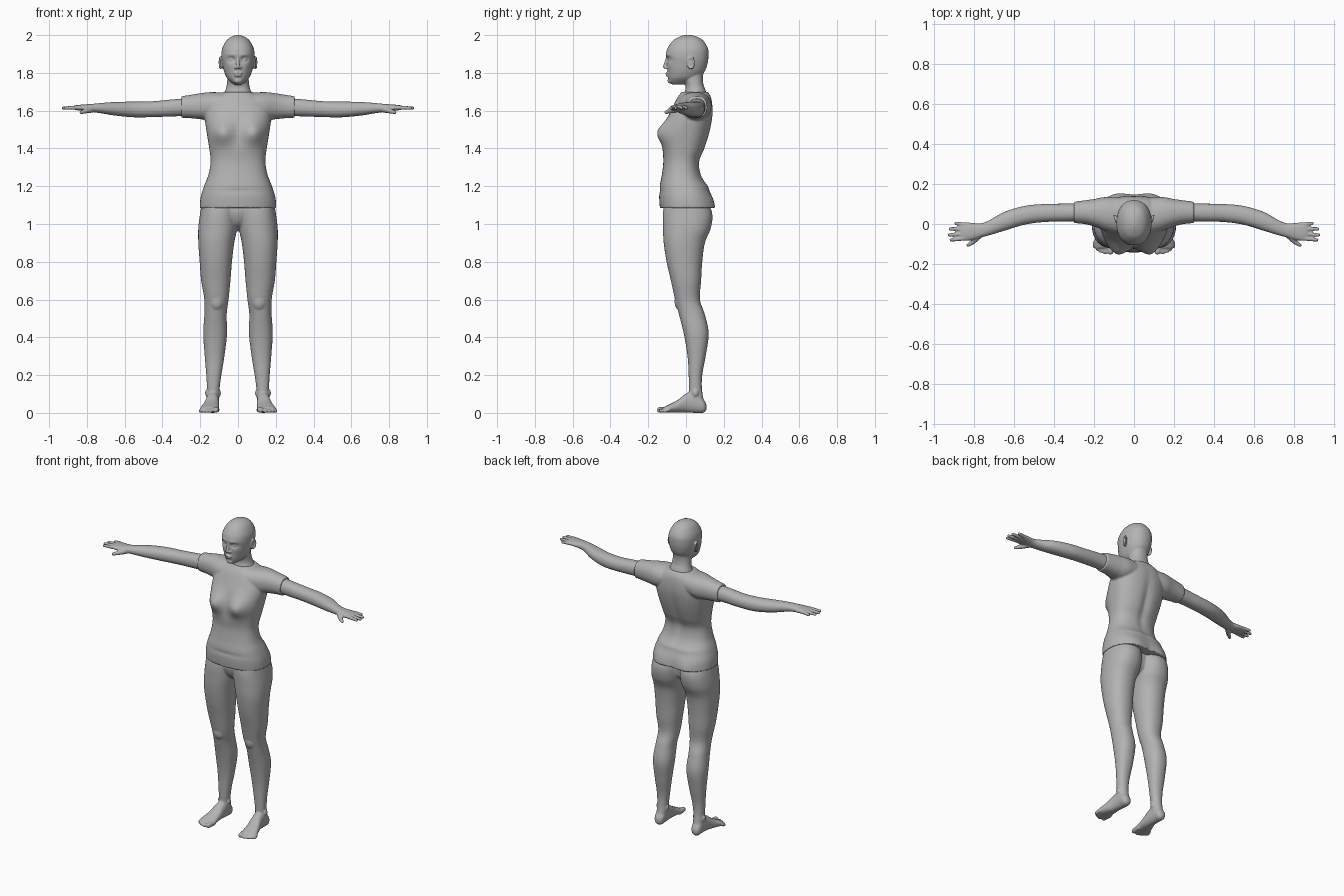
import bpy
import bmesh
from math import cos, sin, pi, exp, copysign
from mathutils import Vector, Matrix

default_cube = bpy.data.objects.get("Cube")
if default_cube:
    bpy.data.objects.remove(default_cube)

GREY = (.45, .45, .45, 1)
material = bpy.data.materials.new("plain grey")
material.use_nodes = True
material.diffuse_color = GREY
material.node_tree.nodes["Principled BSDF"].inputs["Base Color"].default_value = GREY


def spline(rows, steps):
    """Smoothly interpolate a list of equal-length rows."""
    result = []
    last = len(rows) - 1
    for i in range(last):
        a, b, c, d = (rows[min(max(k, 0), last)] for k in range(i - 1, i + 3))
        for s in range(steps):
            t = s / steps
            result.append([
                q + .5 * t * (r - p + t * (2 * p - 5 * q + 4 * r - u + t * (3 * (q - r) + u - p)))
                for p, q, r, u in zip(a, b, c, d)])
    return result + [list(rows[last])]


def loft(bm, axis, rows, power=2.2, sides=48, steps=7):
    """Closed tube along an axis; each row is position, then low and high of the two other axes."""
    others = [k for k in range(3) if k != axis]
    rings = []
    for pos, a0, a1, b0, b1 in spline(rows, steps):
        ring = []
        for k in range(sides):
            angle = 2 * pi * k / sides
            co = Vector()
            co[axis] = pos
            for other, low, high, f in ((others[0], a0, a1, cos(angle)), (others[1], b0, b1, sin(angle))):
                co[other] = (low + high + (high - low) * copysign(abs(f) ** (2 / power), f)) / 2
            ring.append(bm.verts.new(co))
        rings.append(ring)
    for low, high in zip(rings, rings[1:]):
        for k in range(sides):
            n = (k + 1) % sides
            bm.faces.new((low[k], low[n], high[n], high[k]))
    bm.faces.new(rings[0][::-1])
    bm.faces.new(rings[-1])
    return [v for ring in rings for v in ring]


def trunk(bm, rows, **options):
    """Upright tube symmetric in x; rows are height, half width, front, back."""
    return loft(bm, 2, [(z, -w, w, front, back) for z, w, front, back in rows], **options)


def ball(bm, centre, radii):
    matrix = Matrix.Translation(centre) @ Matrix.Diagonal((*radii, 1))
    bmesh.ops.create_uvsphere(bm, u_segments=20, v_segments=12, radius=1, matrix=matrix)


def capsule(bm, start, end, r0, r1):
    start, end = Vector(start), Vector(end)
    way = end - start
    matrix = Matrix.Translation((start + end) / 2) @ way.to_track_quat("Z", "Y").to_matrix().to_4x4()
    bmesh.ops.create_cone(bm, cap_ends=True, segments=20, radius1=r0, radius2=r1,
                          depth=way.length, matrix=matrix)
    ball(bm, start, (r0, r0, r0))
    ball(bm, end, (r1, r1, r1))


def bump(verts, side, x, z, rx, rz, amount):
    """Push a soft pair of bumps (or dents) out of the front (-1) or back (1)."""
    for v in verts:
        if v.co.y * side > 0:
            fall = ((abs(v.co.x) - x) / rx) ** 2 + ((v.co.z - z) / rz) ** 2
            v.co.y += side * amount * exp(-fall)


def mirror(bm):
    copy = bmesh.ops.duplicate(bm, geom=bm.verts[:] + bm.edges[:] + bm.faces[:])
    for item in copy["geom"]:
        if isinstance(item, bmesh.types.BMVert):
            item.co.x *= -1


def finish(bm, name, voxel, smoothing):
    """Blend the overlapping volumes of a part into one smooth skin."""
    bmesh.ops.recalc_face_normals(bm, faces=bm.faces[:])
    mesh = bpy.data.meshes.new(name)
    bm.to_mesh(mesh)
    bm.free()
    mesh.materials.append(material)
    obj = bpy.data.objects.new(name, mesh)
    bpy.context.collection.objects.link(obj)
    blend = obj.modifiers.new("blend", "REMESH")
    blend.mode = "VOXEL"
    blend.voxel_size = voxel
    blend.use_smooth_shade = True
    soften = obj.modifiers.new("soften", "SMOOTH")
    soften.factor = .5
    soften.iterations = smoothing


# Head: paired eyes, nostrils and ears first, then the skull and face
bm = bmesh.new()
ball(bm, (.034, -.079, 1.871), (.015, .014, .011))
ball(bm, (.011, -.105, 1.828), (.009, .009, .007))
ball(bm, (.086, .024, 1.852), (.008, .017, .028))
for k in range(18):
    turn = 2 * pi * k / 18
    ball(bm, (.093 + .005 * cos(turn), .026 + .016 * cos(turn), 1.853 + .028 * sin(turn)), (.006, .006, .006))
mirror(bm)
skull = trunk(bm, [
    (2.0, .012, -.01, .03), (1.99, .038, -.038, .062), (1.97, .062, -.07, .092),
    (1.93, .083, -.098, .116), (1.89, .088, -.106, .119), (1.85, .084, -.101, .114),
    (1.81, .075, -.099, .1), (1.775, .06, -.095, .07), (1.752, .038, -.088, .035),
    (1.738, .02, -.072, 0)], sides=72)
bump(skull, -1, .035, 1.872, .021, .013, -.014)
bump(skull, -1, .034, 1.896, .025, .009, .004)
bump(skull, -1, .048, 1.84, .02, .02, .004)
capsule(bm, (0, -.1, 1.878), (0, -.112, 1.833), .007, .01)
ball(bm, (0, -.099, 1.798), (.024, .01, .006))
ball(bm, (0, -.097, 1.786), (.02, .011, .006))
ball(bm, (0, -.082, 1.758), (.022, .016, .014))
trunk(bm, [(1.83, .055, -.02, .1), (1.78, .056, -.02, .09), (1.74, .059, -.004, .092),
           (1.71, .066, -.004, .103), (1.67, .085, -.02, .115), (1.63, .1, -.03, .12)])
finish(bm, "head_and_neck", .004, 3)

# Shirt: sleeves, then the trunk with bust, seat and spine shaping
bm = bmesh.new()
loft(bm, 0, [
    (.06, -.05, .13, 1.57, 1.695), (.14, -.035, .135, 1.55, 1.698), (.2, -.012, .125, 1.555, 1.692),
    (.25, 0, .118, 1.56, 1.684), (.3, .005, .112, 1.562, 1.676)])
mirror(bm)
shirt = trunk(bm, [
    (1.085, .203, -.138, .146), (1.14, .198, -.142, .137), (1.2, .18, -.139, .112),
    (1.26, .157, -.128, .08), (1.33, .145, -.12, .072), (1.4, .152, -.122, .1),
    (1.48, .165, -.113, .125), (1.56, .175, -.095, .14), (1.62, .165, -.07, .141),
    (1.67, .13, -.045, .133), (1.7, .074, -.022, .116)], power=2.4, sides=72)
bump(shirt, -1, .085, 1.485, .062, .062, .05)
bump(shirt, 1, .1, 1.09, .07, .07, .016)
bump(shirt, 1, 0, 1.42, .025, .15, -.012)
bump(shirt, -1, 0, 1.175, .12, .012, -.004)
bump(shirt, 1, .05, 1.2, .1, .015, .006)
finish(bm, "shirt", .006, 3)

# Arms, palms, fingers and thumbs
bm = bmesh.new()
loft(bm, 0, [
    (.22, .015, .105, 1.572, 1.67), (.34, .012, .102, 1.57, 1.66), (.45, .01, .1, 1.566, 1.65),
    (.55, -.004, .09, 1.565, 1.648), (.65, -.034, .06, 1.574, 1.646), (.73, -.058, .016, 1.587, 1.64),
    (.77, -.068, .003, 1.592, 1.636), (.81, -.08, .006, 1.597, 1.633), (.85, -.084, .008, 1.602, 1.63),
    (.87, -.075, 0, 1.607, 1.626)])
for y, tip_x, tip_y in ((-.072, .915, -.08), (-.049, .925, -.055), (-.026, .92, -.024), (-.004, .892, .004)):
    capsule(bm, (.85, y, 1.616), (tip_x, tip_y, 1.614), .0115, .0085)
capsule(bm, (.775, -.055, 1.607), (.805, -.088, 1.598), .018, .013)
capsule(bm, (.805, -.088, 1.598), (.83, -.106, 1.591), .013, .009)
mirror(bm)
finish(bm, "arms_and_hands", .0045, 2)

# Legs, feet and toes, joined by the pelvis
bm = bmesh.new()
loft(bm, 2, [
    (1.14, 0, .187, -.108, .1), (1.06, 0, .2, -.122, .138), (.98, .004, .21, -.122, .132),
    (.9, .02, .21, -.118, .1), (.8, .032, .203, -.103, .086), (.7, .04, .195, -.08, .08),
    (.6, .05, .178, -.058, .074), (.52, .06, .178, -.037, .1), (.42, .058, .184, -.012, .12),
    (.3, .072, .176, .008, .104), (.2, .088, .168, .014, .086), (.12, .098, .164, .016, .085),
    (.04, .1, .165, .02, .1)])
ball(bm, (.113, -.028, .59), (.04, .033, .05))
for x in (.103, .162):
    ball(bm, (x, .05, .105), (.013, .017, .02))
loft(bm, 1, [
    (.108, .12, .148, .015, .045), (.09, .103, .163, 0, .075), (.045, .1, .167, 0, .115),
    (0, .1, .172, .002, .102), (-.045, .1, .186, .002, .068), (-.09, .1, .2, .002, .044),
    (-.12, .104, .197, .004, .03)])
for x, y, r in ((.118, -.138, .016), (.145, -.142, .011), (.165, -.135, .0105), (.183, -.125, .01), (.199, -.112, .0095)):
    capsule(bm, (x - .004, -.09, .017), (x, y, r), r, r)
mirror(bm)
trunk(bm, [(1.13, .17, -.1, .09), (1.06, .12, -.105, .09), (1.0, .055, -.08, .08), (.965, .02, -.03, .04)])
finish(bm, "legs_and_feet", .0055, 3)
